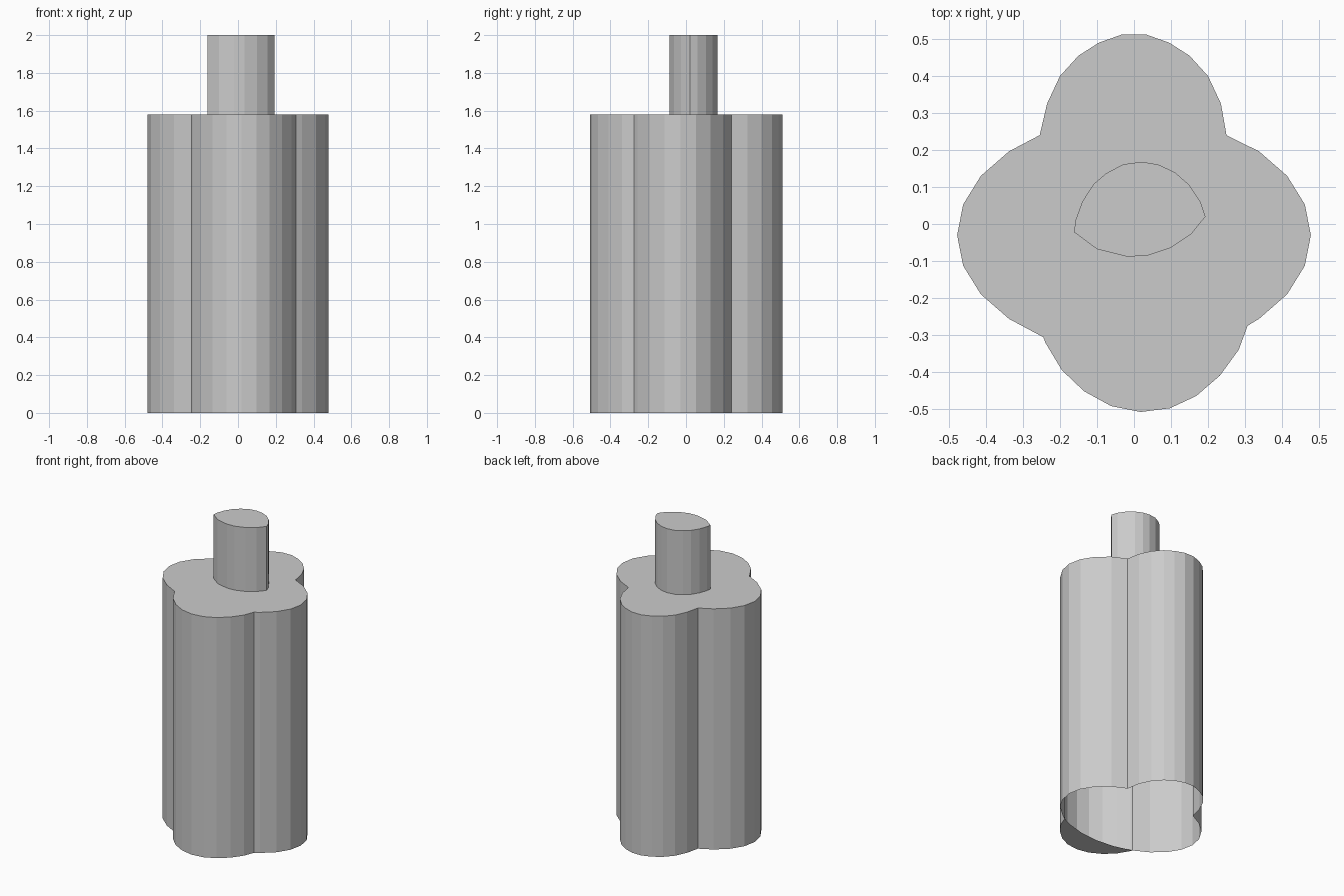
import bpy, bmesh, math

if "Cube" in bpy.data.objects:
    bpy.data.objects.remove(bpy.data.objects["Cube"])

BODY_TOP = 1.58
TOP = 2.0


def prism(name, outline, z0, z1, cap_bottom=False, extra=None):
    """Extrude a closed outline upwards, capped on top."""
    bm = bmesh.new()
    low = [bm.verts.new((x, y, z0)) for x, y in outline]
    high = [bm.verts.new((x, y, z1)) for x, y in outline]
    n = len(outline)
    for i in range(n):
        j = (i + 1) % n
        bm.faces.new((low[i], low[j], high[j], high[i]))
    bm.faces.new(high)
    if cap_bottom:
        bm.faces.new(low[::-1])
    if extra:
        bm.faces.new([bm.verts.new((x, y, z0)) for x, y in extra][::-1])
    mesh = bpy.data.meshes.new(name)
    bm.to_mesh(mesh)
    bm.free()
    obj = bpy.data.objects.new(name, mesh)
    bpy.context.collection.objects.link(obj)
    return obj


def oval(step):
    """Point on the wide 24-sided oval whose ends form the side lobes."""
    a = math.radians(15 * step)
    return (0.478 * math.cos(a), -0.03 + 0.32 * math.sin(a))


# Four-lobed body outline, counter-clockwise
right_lobe = [(0.307, -0.275)] + [oval(i) for i in range(-3, 4)] + [(0.25, 0.24)]
back_half = [(0.235, 0.325), (0.20, 0.40), (0.15, 0.455), (0.095, 0.49), (0.033, 0.512)]
back_lobe = back_half + [(-x, y) for x, y in reversed(back_half)]
left_lobe = [(-0.255, 0.24)] + [oval(i) for i in range(9, 16)] + [(-0.245, -0.306)]
front_lobe = [(-0.24, -0.32), (-0.195, -0.395), (-0.135, -0.452), (-0.062, -0.492),
              (0.018, -0.508), (0.097, -0.498), (0.168, -0.465), (0.232, -0.41),
              (0.283, -0.34)]

# Crescent floor under the front lobe; the rest of the body is open below
crescent = [(-0.245, -0.306)] + front_lobe + [(0.307, -0.275)]
crescent += [oval(i) for i in (-4, -5, -6, -7)]

prism("lobed_body", right_lobe + back_lobe + left_lobe + front_lobe,
      0.0, BODY_TOP, extra=crescent)

# Pointed-oval post on top
post = [(-0.162, -0.022), (-0.10, -0.068), (-0.02, -0.088), (0.035, -0.086),
        (0.10, -0.064), (0.155, -0.027), (0.193, 0.02), (0.18, 0.06),
        (0.15, 0.105), (0.11, 0.14), (0.065, 0.161), (0.02, 0.168),
        (-0.03, 0.161), (-0.075, 0.137), (-0.11, 0.107), (-0.14, 0.06),
        (-0.158, 0.01)]
prism("top_post", post, BODY_TOP, TOP)
